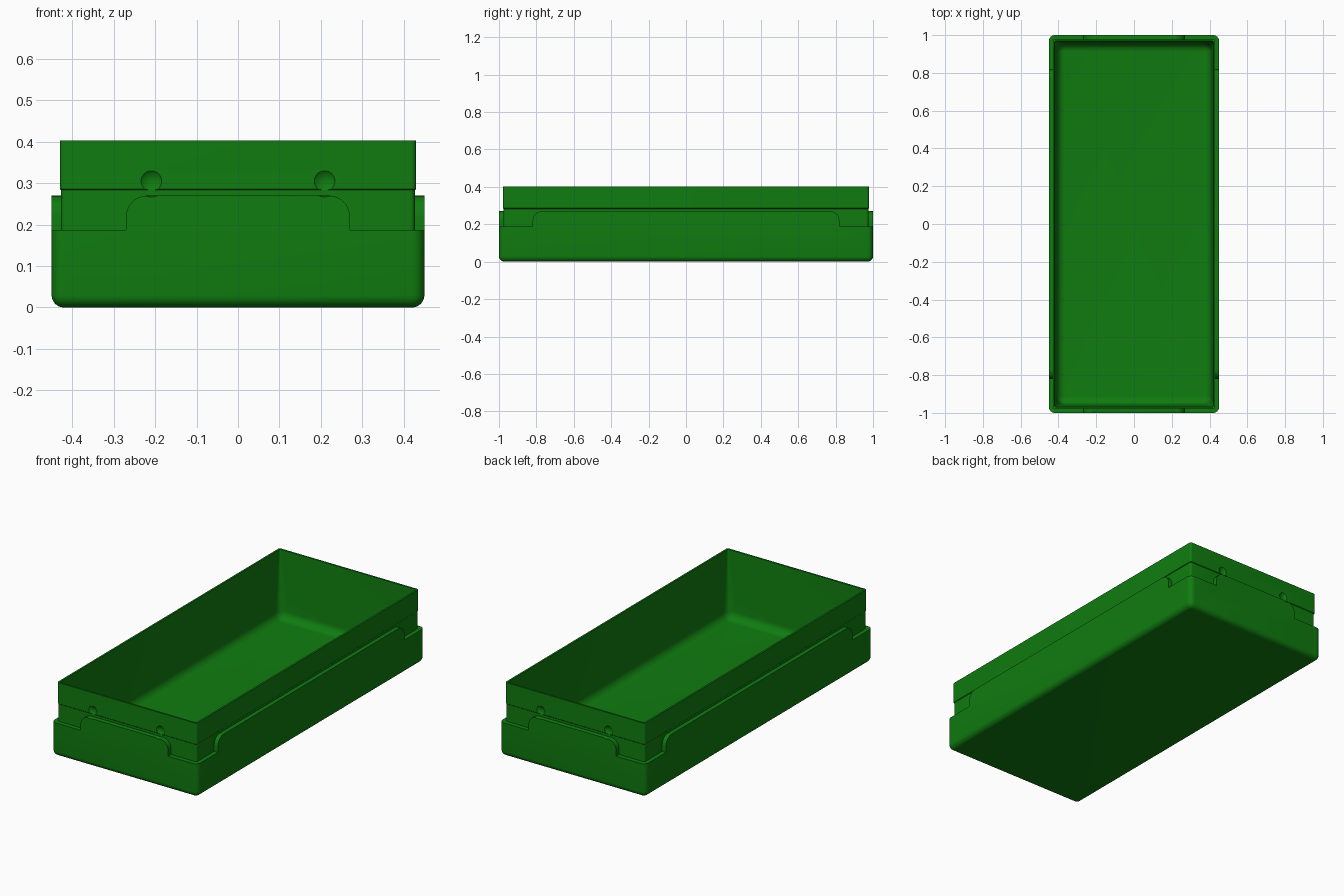
import bpy, bmesh, math
from mathutils import Vector

if "Cube" in bpy.data.objects:
    bpy.data.objects.remove(bpy.data.objects["Cube"])

green = bpy.data.materials.new("green")
green.use_nodes = True
color = (0.005, 0.2, 0.005, 1)
green.diffuse_color = color
green.node_tree.nodes["Principled BSDF"].inputs["Base Color"].default_value = color


def finish(name, bm):
    bmesh.ops.recalc_face_normals(bm, faces=bm.faces)
    mesh = bpy.data.meshes.new(name)
    bm.to_mesh(mesh)
    bm.free()
    mesh.materials.append(green)
    ob = bpy.data.objects.new(name, mesh)
    bpy.context.collection.objects.link(ob)
    return ob


def rounded_rect(hx, hy, r, steps=8):
    """Counter-clockwise outline with rounded corners."""
    points = []
    for k, (sx, sy) in enumerate([(1, 1), (-1, 1), (-1, -1), (1, -1)]):
        for i in range(steps + 1):
            a = math.pi / 2 * (k + i / steps)
            points.append((sx * (hx - r) + r * math.cos(a),
                           sy * (hy - r) + r * math.sin(a)))
    return points


def loft(name, sections):
    """Stack rounded rectangles (half x, half y, corner radius, z)."""
    bm = bmesh.new()
    rings = [[bm.verts.new((x, y, z)) for x, y in rounded_rect(hx, hy, r)]
             for hx, hy, r, z in sections]
    n = len(rings[0])
    for a, b in zip(rings, rings[1:]):
        for i in range(n):
            j = (i + 1) % n
            bm.faces.new((a[i], a[j], b[j], b[i]))
    bm.faces.new(rings[0])
    bm.faces.new(rings[-1])
    return finish(name, bm)


def fillet(hx, hy, corner, z, r, steps=8):
    """Sections of a rounded bottom edge rising from height z."""
    out = []
    for i in range(steps + 1):
        a = math.pi / 2 * i / steps
        inset = r * (1 - math.sin(a))
        out.append((hx - inset, hy - inset, max(corner - inset, 0.003),
                    z + r * (1 - math.cos(a))))
    return out


def tab(name, half, outer, inner, along_y):
    """Raised wall tab with rounded upper corners."""
    r, low, high = 0.05, 0.1, 0.27
    outline = [(half, low)]
    for i in range(9):
        a = math.pi / 2 * i / 8
        outline.append((half - r + r * math.cos(a), high - r + r * math.sin(a)))
    outline += [(-u, z) for u, z in reversed(outline)]
    bm = bmesh.new()
    rings = [[bm.verts.new((d, u, z) if along_y else (u, d, z)) for u, z in outline]
             for d in (outer, inner)]
    bm.faces.new(rings[0])
    bm.faces.new(rings[1])
    for i in range(len(outline)):
        j = (i + 1) % len(outline)
        bm.faces.new((rings[0][i], rings[0][j], rings[1][j], rings[1][i]))
    return finish(name, bm)


def combine(target, tool, operation):
    mod = target.modifiers.new(tool.name, "BOOLEAN")
    mod.object, mod.operation, mod.solver = tool, operation, "EXACT"
    bpy.context.view_layer.objects.active = target
    bpy.ops.object.modifier_apply(modifier=mod.name)
    bpy.data.objects.remove(tool)


# Lower shell with rounded bottom edge
tray = loft("tray", fillet(0.45, 1.0, 0.03, 0, 0.03) + [(0.45, 1.0, 0.03, 0.187)])

# Raised tabs on all four sides
for s in (-1, 1):
    combine(tray, tab("end_tab", 0.27, s * 1.0, s * 0.95, False), "UNION")
    combine(tray, tab("side_tab", 0.82, s * 0.45, s * 0.4, True), "UNION")

# Inset upper wall, slightly relieved below its lip
combine(tray, loft("upper_wall", [
    (0.427, 0.975, 0.012, 0.1), (0.427, 0.975, 0.012, 0.283),
    (0.43, 0.978, 0.012, 0.286), (0.43, 0.978, 0.012, 0.403)]), "UNION")

# Hollow interior with a draft and a rounded floor edge
combine(tray, loft("cavity", fillet(0.41, 0.957, 0.045, 0.03, 0.045)
                   + [(0.42, 0.968, 0.006, 0.403), (0.42, 0.968, 0.006, 0.45)]),
        "DIFFERENCE")

# Shallow round dimples on both end walls
for sx in (-1, 1):
    for sy in (-1, 1):
        bm = bmesh.new()
        bmesh.ops.create_uvsphere(bm, u_segments=48, v_segments=32, radius=0.039)
        bmesh.ops.translate(bm, verts=bm.verts,
                            vec=Vector((sx * 0.209, sy * 1.008, 0.305)))
        combine(tray, finish("dimple", bm), "DIFFERENCE")

# Tidy flat areas and smooth the rounded ones
bm = bmesh.new()
bm.from_mesh(tray.data)
bmesh.ops.remove_doubles(bm, verts=bm.verts, dist=0.0001)
bmesh.ops.dissolve_limit(bm, angle_limit=0.01, verts=bm.verts, edges=bm.edges)
bm.to_mesh(tray.data)
bm.free()
bpy.ops.object.select_all(action="DESELECT")
tray.select_set(True)
bpy.context.view_layer.objects.active = tray
bpy.ops.object.shade_smooth_by_angle(angle=math.radians(30))
